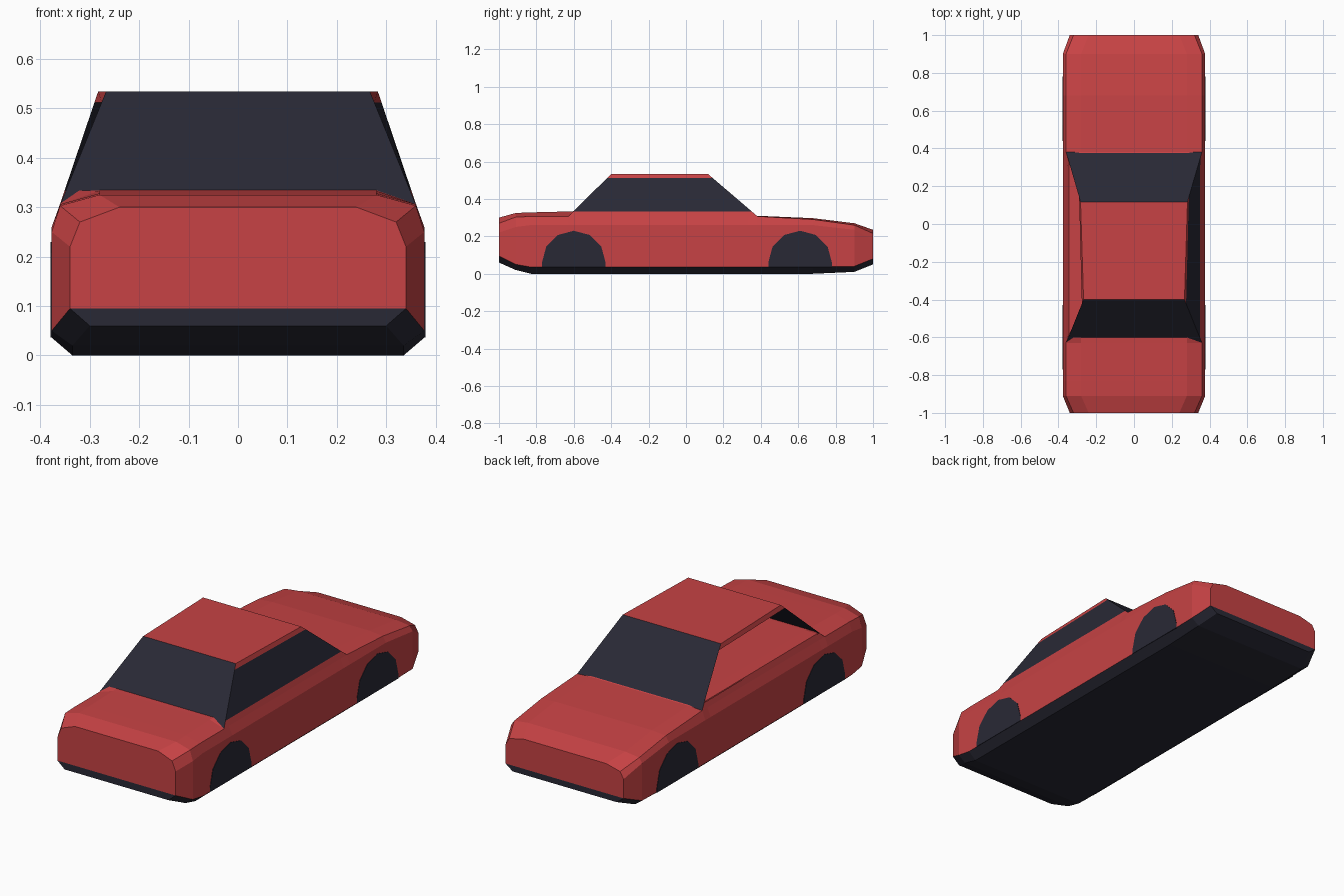
import bpy
import bmesh
import math
from mathutils import Vector

default_cube = bpy.data.objects.get("Cube")
if default_cube:
    bpy.data.objects.remove(default_cube, do_unlink=True)


def make_material(name, color):
    material = bpy.data.materials.new(name)
    material.use_nodes = True
    material.diffuse_color = color
    material.node_tree.nodes["Principled BSDF"].inputs["Base Color"].default_value = color
    return material


PAINT, DARK = 0, 1
materials = [
    make_material("red_paint", (0.57, 0.055, 0.058, 1)),
    make_material("dark_navy", (0.022, 0.022, 0.036, 1)),
]


def finish(bm, name):
    """Turn a bmesh into a flat shaded object with both materials."""
    bmesh.ops.recalc_face_normals(bm, faces=bm.faces[:])
    mesh = bpy.data.meshes.new(name)
    bm.to_mesh(mesh)
    bm.free()
    for material in materials:
        mesh.materials.append(material)
    obj = bpy.data.objects.new(name, mesh)
    bpy.context.collection.objects.link(obj)
    return obj


def add_face(bm, verts, material_index):
    face = bm.faces.new(verts)
    face.material_index = material_index
    return face


# Body: cross-sections lofted from nose to tail.
# Half widths run from the floor edge up to the inner shoulder.
NOSE = (0.30, 0.34, 0.34, 0.32, 0.24)
FULL = (0.335, 0.377, 0.377, 0.36, 0.28)
DECK = (0.335, 0.377, 0.377, 0.345, 0.28)
stations = [
    (-1.0, NOSE, (0.06, 0.095, 0.22, 0.27, 0.30)),
    (-0.91, FULL, (0.02, 0.05, 0.25, 0.303, 0.325)),
    (-0.83, FULL, (0, 0.036, 0.26, 0.306, 0.328)),
    (-0.63, FULL, (0, 0.036, 0.26, 0.306, 0.333)),
    (-0.585, DECK, (0, 0.036, 0.26, 0.334, 0.335)),
    (0.335, DECK, (0, 0.036, 0.26, 0.334, 0.335)),
    (0.38, FULL, (0, 0.036, 0.26, 0.307, 0.31)),
    (0.68, FULL, (0, 0.036, 0.26, 0.29, 0.297)),
    (0.90, FULL, (0.01, 0.04, 0.235, 0.26, 0.27)),
    (1.0, NOSE, (0.05, 0.08, 0.18, 0.215, 0.235)),
]


def build_body():
    bm = bmesh.new()
    rings = []
    for y, widths, heights in stations:
        half = list(zip(widths, heights))
        right = [bm.verts.new((x, y, z)) for x, z in half]
        left = [bm.verts.new((-x, y, z)) for x, z in reversed(half)]
        rings.append(right + left)
    count = len(rings[0])
    # The floor and the sill chamfers next to it are dark.
    dark_segments = (0, count - 2, count - 1)
    for near, far in zip(rings, rings[1:]):
        for i in range(count):
            j = (i + 1) % count
            color = DARK if i in dark_segments else PAINT
            add_face(bm, (near[i], near[j], far[j], far[i]), color)
    # End caps with a dark bumper strip below.
    for ring in (rings[0], rings[-1]):
        add_face(bm, (ring[0], ring[1], ring[-2], ring[-1]), DARK)
        add_face(bm, ring[1:-1], PAINT)
    return finish(bm, "body")


build_body()


# Cabin: sloped glass panels under a flat roof.
front_low, front_high = Vector((0.36, -0.63, 0.305)), Vector((0.267, -0.40, 0.534))
rear_low, rear_high = Vector((0.36, 0.382, 0.307)), Vector((0.283, 0.117, 0.534))


def at_height(low, high, z):
    return low.lerp(high, (z - low.z) / (high.z - low.z))


def mirrored(point):
    return Vector((-point.x, point.y, point.z))


def panel(name, points, color):
    bm = bmesh.new()
    face = add_face(bm, [bm.verts.new(p) for p in points], color)
    face.normal_update()
    center = face.calc_center_median() - Vector((0, -0.12, 0.3))
    obj = finish(bm, name)
    # Make the panel face away from the cabin interior.
    if obj.data.polygons[0].normal.dot(center) < 0:
        obj.data.flip_normals()
    return obj


def across(low, high):
    return [low, high, mirrored(high), mirrored(low)]


def side_strip(bottom, top):
    return [
        at_height(front_low, front_high, bottom),
        at_height(front_low, front_high, top),
        at_height(rear_low, rear_high, top),
        at_height(rear_low, rear_high, bottom),
    ]


panel("windshield", across(front_low, front_high), DARK)
panel("rear_window", across(rear_low, rear_high), DARK)
panel("roof", across(front_high, rear_high), PAINT)

BELT, RAIL = 0.334, 0.512
panel("left_side_window", side_strip(BELT, RAIL), DARK)
for part, bottom, top in (("belt", 0.306, BELT), ("roof_rail", RAIL, front_high.z)):
    strip = side_strip(bottom, top)
    panel("left_" + part, strip, PAINT)
    panel("right_" + part, [mirrored(p) for p in strip], PAINT)


# Wheels: flat half discs set on the body sides.
def build_wheel(name, side, center_y, radius=0.17, axle=0.06, sill=0.036):
    bm = bmesh.new()
    outline = [(radius, sill)]
    for step in range(7):
        angle = math.pi * step / 6
        outline.append((radius * math.cos(angle), axle + radius * math.sin(angle)))
    outline.append((-radius, sill))
    verts = [bm.verts.new((side * 0.374, center_y + y, z)) for y, z in outline]
    face = add_face(bm, verts, DARK)
    extruded = bmesh.ops.extrude_face_region(bm, geom=[face], use_keep_orig=True)
    moved = [v for v in extruded["geom"] if isinstance(v, bmesh.types.BMVert)]
    bmesh.ops.translate(bm, verts=moved, vec=(side * 0.005, 0, 0))
    for f in bm.faces:
        f.material_index = DARK
    return finish(bm, name)


for side, side_name in ((1, "left"), (-1, "right")):
    build_wheel("front_wheel_" + side_name, side, -0.6)
    build_wheel("rear_wheel_" + side_name, side, 0.61)
